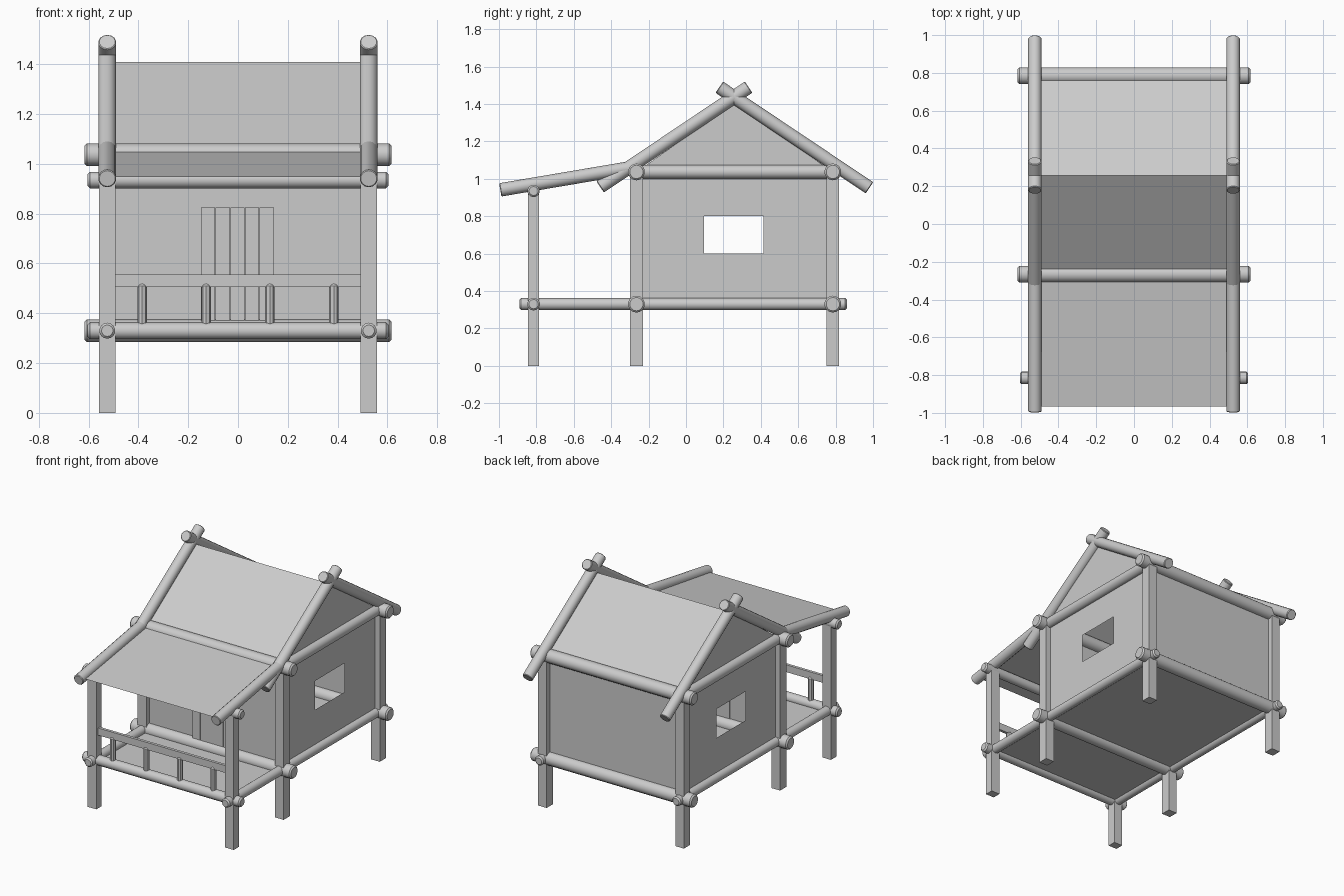
import bpy, bmesh, math
from mathutils import Vector

if "Cube" in bpy.data.objects:
    bpy.data.objects.remove(bpy.data.objects["Cube"])

X = 0.525                            # post / side frame line
Y_PORCH, Y_FRONT, Y_BACK = -0.815, -0.265, 0.785
FLOOR, PLATE = 0.33, 1.037           # heights of the floor and wall-top logs


def finish(name, bm, smooth=False):
    me = bpy.data.meshes.new(name)
    bm.to_mesh(me)
    bm.free()
    ob = bpy.data.objects.new(name, me)
    bpy.context.collection.objects.link(ob)
    if smooth:
        bpy.ops.object.select_all(action='DESELECT')
        ob.select_set(True)
        bpy.context.view_layer.objects.active = ob
        bpy.ops.object.shade_smooth_by_angle(angle=math.radians(35))
    return ob


def log(name, a, b, r, sides=14, cham=0.009):
    """Round log from a to b with chamfered ends."""
    a, b = Vector(a), Vector(b)
    d = b - a
    L = d.length
    rot = d.to_track_quat('Z', 'X')
    bm = bmesh.new()
    rings = []
    for z, rr in ((0, r - cham), (cham, r), (L - cham, r), (L, r - cham)):
        rings.append([bm.verts.new(a + rot @ Vector((
            rr * math.cos(2 * math.pi * i / sides),
            rr * math.sin(2 * math.pi * i / sides), z))) for i in range(sides)])
    for lo, hi in zip(rings, rings[1:]):
        for i in range(sides):
            j = (i + 1) % sides
            bm.faces.new((lo[i], lo[j], hi[j], hi[i]))
    bm.faces.new(rings[0][::-1])
    bm.faces.new(rings[-1])
    return finish(name, bm, True)


def box(name, lo, hi):
    lo, hi = Vector(lo), Vector(hi)
    bm = bmesh.new()
    bmesh.ops.create_cube(bm, size=1)
    bmesh.ops.scale(bm, vec=hi - lo, verts=bm.verts)
    bmesh.ops.translate(bm, vec=(lo + hi) / 2, verts=bm.verts)
    return finish(name, bm)


def panel(name, pts):
    bm = bmesh.new()
    bm.faces.new([bm.verts.new(p) for p in pts])
    return finish(name, bm)


# Repeated side framing
for s, side in ((-1, "left"), (1, "right")):
    x = s * X
    # square posts
    for y, h, top, nm in ((Y_PORCH, 0.029, 0.935, "porch"),
                          (Y_FRONT, 0.034, PLATE, "front"),
                          (Y_BACK, 0.034, PLATE, "back")):
        box(f"{side}_{nm}_post", (x - 0.033, y - h, 0), (x + 0.033, y + h, top))
    # floor and wall-top logs
    log(f"{side}_floor_log", (x, -0.89, FLOOR), (x, 0.86, FLOOR), 0.032)
    log(f"{side}_wall_top_log", (x, -0.30, PLATE), (x, 0.82, PLATE), 0.037)
    # crossed rafters and porch rafter
    log(f"{side}_front_rafter", (x, -0.459, 0.957), (x, 0.335, 1.49), 0.036, cham=0.004)
    log(f"{side}_back_rafter", (x, 0.981, 0.952), (x, 0.178, 1.49), 0.036, cham=0.004)
    log(f"{side}_porch_rafter", (x, -0.993, 0.941), (x, -0.26, 1.065), 0.036, cham=0.004)
    # side wall with window opening
    xw = s * 0.522
    bm = bmesh.new()

    def ring(y0, y1, z0, z1):
        return [bm.verts.new((xw, y, z)) for y, z in
                ((y0, z0), (y1, z0), (y1, z1), (y0, z1))]

    outer = ring(Y_FRONT, Y_BACK, FLOOR, PLATE)
    inner = ring(0.095, 0.415, 0.60, 0.80)
    for i in range(4):
        j = (i + 1) % 4
        bm.faces.new((outer[i], outer[j], inner[j], inner[i]))
    finish(f"{side}_wall", bm)
    # gable
    panel(f"{side}_gable", [(xw, Y_FRONT, PLATE), (xw, Y_BACK, PLATE), (xw, 0.257, 1.405)])

# Cross logs
for nm, y, z, r, hx in (("porch_floor", Y_PORCH, FLOOR, 0.034, 0.604),
                        ("front_floor", Y_FRONT, FLOOR, 0.045, 0.616),
                        ("back_floor", Y_BACK, FLOOR, 0.045, 0.616),
                        ("porch_top", Y_PORCH, 0.935, 0.033, 0.604),
                        ("front_top", Y_FRONT, PLATE, 0.045, 0.616),
                        ("back_top", Y_BACK, PLATE, 0.045, 0.616)):
    log(nm + "_cross_log", (-hx, y, z), (hx, y, z), r)


def sheet(name, y0, z0, y1, z1):
    panel(name, [(-X, y0, z0), (X, y0, z0), (X, y1, z1), (-X, y1, z1)])


# Floor, walls and roof sheets
sheet("floor", Y_PORCH, 0.322, Y_BACK, 0.322)
sheet("front_wall", Y_FRONT, FLOOR, Y_FRONT, PLATE)
sheet("back_wall", Y_BACK, PLATE, Y_BACK, FLOOR)
sheet("front_roof", Y_FRONT, 1.055, 0.257, 1.41)
sheet("back_roof", 0.257, 1.41, Y_BACK, 1.055)
sheet("porch_roof", -0.965, 0.947, Y_FRONT, 1.055)

# Door planks
for i in range(5):
    x0 = -0.15 + i * 0.059
    box(f"door_plank_{i + 1}", (x0 + 0.001, -0.283, 0.34), (x0 + 0.058, -0.262, 0.825))

# Porch railing
box("porch_rail", (-0.5, -0.825, 0.505), (0.5, -0.805, 0.555))
for i, x in enumerate((-0.385, -0.128, 0.128, 0.385)):
    log(f"baluster_{i + 1}", (x, -0.815, 0.34), (x, -0.815, 0.525), 0.019, sides=8, cham=0.015)
